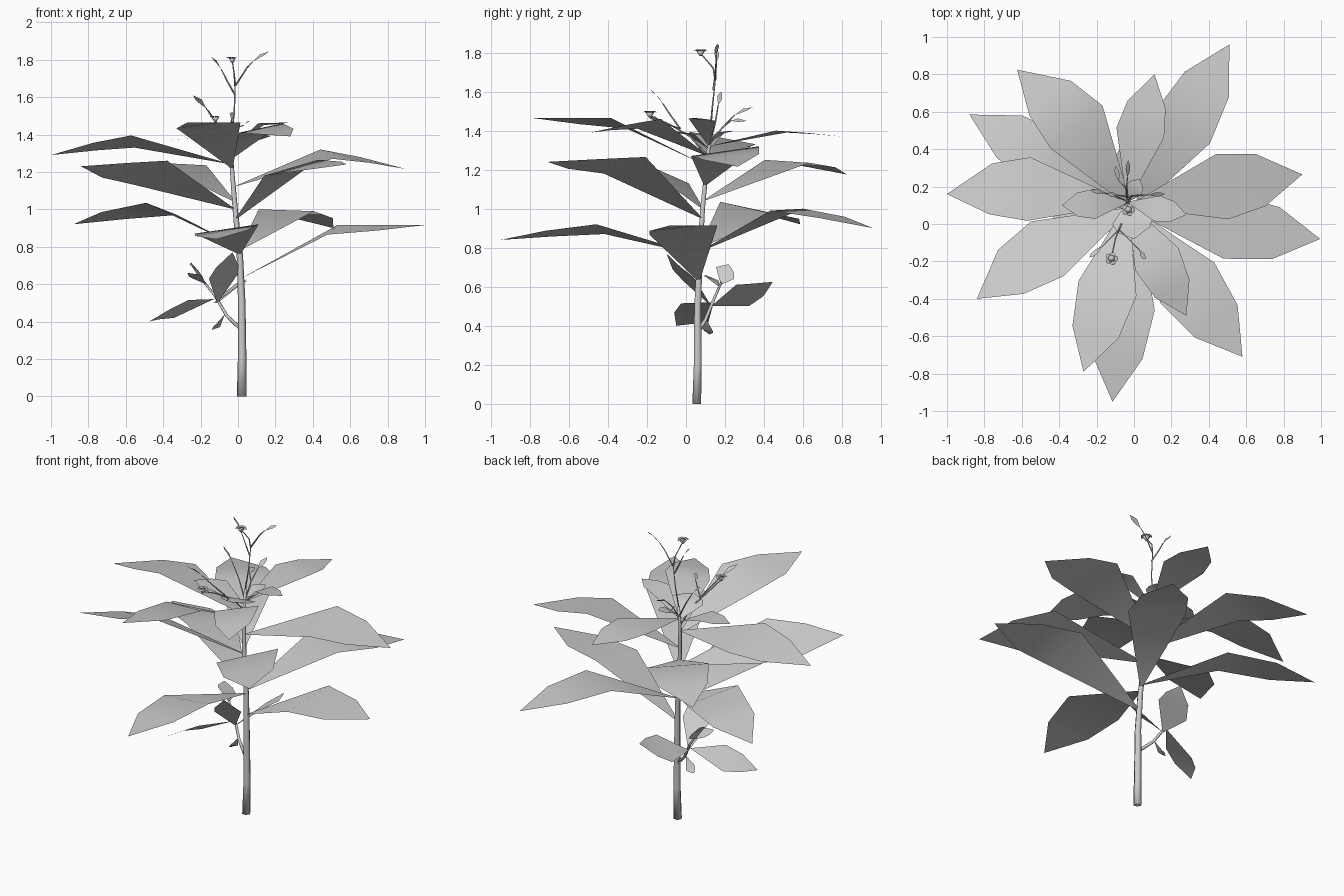
import bpy, bmesh
from mathutils import Vector as V
from math import sin, cos, pi


def finish(bm, name, smooth=True):
    me = bpy.data.meshes.new(name)
    bm.to_mesh(me)
    bm.free()
    for p in me.polygons:
        p.use_smooth = smooth
    ob = bpy.data.objects.new(name, me)
    bpy.context.collection.objects.link(ob)
    return ob


def tube(name, path, radii, sides=6):
    """Tapered tube along a list of points."""
    bm = bmesh.new()
    pts = [V(p) for p in path]
    rings = []
    for i, p in enumerate(pts):
        d = pts[min(i + 1, len(pts) - 1)] - pts[max(i - 1, 0)]
        q = V((0, 0, 1)).rotation_difference(d)
        r = radii[0] + (radii[1] - radii[0]) * i / (len(pts) - 1)
        rings.append([bm.verts.new(p + q @ V((r * cos(2 * pi * k / sides), r * sin(2 * pi * k / sides), 0)))
                      for k in range(sides)])
    for a, b in zip(rings, rings[1:]):
        for k in range(sides):
            j = (k + 1) % sides
            bm.faces.new((a[k], a[j], b[j], b[k]))
    bm.faces.new(rings[-1])
    bm.faces.new(rings[0][::-1])
    return finish(bm, name)


def leaf(name, base, tip, zl, zr, wl, wr, f1=0.5, f2=0.76):
    """Folded strip: narrow foot, widest row, shoulder row, pointed tip."""
    b, t = V(base), V(tip)
    d = (t - b).to_2d().normalized()
    side = V((-d.y, d.x, 0))
    bm = bmesh.new()

    def row(f, s, hl, hr):
        c = b.lerp(t, f)
        l, r = c + side * wl * s, c - side * wr * s
        l.z, r.z = hl, hr
        return bm.verts.new(l), bm.verts.new(r)
    k = (f2 - f1) / (1 - f1) * 0.8
    rows = [row(0, 0.03, b.z, b.z), row(f1, 1, zl, zr),
            row(f2, 0.8, zl + (t.z - zl) * k, zr + (t.z - zr) * k)]
    for (l0, r0), (l1, r1) in zip(rows, rows[1:]):
        bm.faces.new((l0, r0, r1, l1))
    bm.faces.new((rows[-1][0], rows[-1][1], bm.verts.new(t)))
    return finish(bm, name)


# Main stem
STEM = [(.02, .055, 0), (.022, .06, .2), (.02, .06, .5), (.01, .07, .75),
        (-.015, .085, 1.0), (-.035, .11, 1.25), (-.035, .125, 1.4)]
tube("main_stem", STEM, (.026, .008))


def stem_at(z):
    for a, b in zip(STEM, STEM[1:]):
        if z <= b[2]:
            return V(a).lerp(V(b), (z - a[2]) / (b[2] - a[2]))
    return V(STEM[-1])


# Stem leaves: foot height, tip, left and right edge heights, left and right widths, widest point
LEAVES = [
    (.63, (.995, -.08, .915), .915, .865, .17, .18),
    (.76, (-.115, -.95, .84), .92, .87, .165, .18),
    (.78, (.51, .96, .90), 1.0, .99, .17, .17),
    (.80, (-.88, .585, .92), 1.035, .97, .16, .17, .47),
    (.95, (.58, -.71, 1.24), 1.265, 1.18, .18, .18),
    (1.0, (-.84, -.40, 1.23), 1.26, 1.13, .13, .21, .52),
    (1.04, (-.625, .825, 1.175), 1.25, 1.235, .13, .23, .54),
    (1.12, (.90, .265, 1.215), 1.32, 1.27, .19, .165, .54),
    (1.24, (-1.0, .16, 1.29), 1.395, 1.33, .12, .22, .55),
    (1.22, (-.27, -.79, 1.465), 1.465, 1.41, .17, .15),
    (1.27, (.28, -.49, 1.39), 1.46, 1.41, .13, .13),
    (1.32, (.11, .80, 1.37), 1.39, 1.40, .14, .12, .54),
    (1.30, (-.385, .10, 1.37), 1.38, 1.38, .08, .08),
    (1.32, (.28, .05, 1.465), 1.45, 1.46, .07, .07),
    (1.31, (.00, -.08, 1.40), 1.385, 1.38, .12, .10),
    (1.34, (.03, .24, 1.40), 1.39, 1.39, .05, .05),
]
for i, (bz, *rest) in enumerate(LEAVES):
    leaf(f"stem_leaf_{i + 1}", stem_at(bz), *rest)

# Low side branch with its leaves
tube("side_branch", [(.02, .055, .355), (-.06, .10, .43), (-.125, .145, .54), (-.19, .18, .62)], (.011, .006), 5)
for i, args in enumerate([
    ((-.13, .14, .52), (-.475, -.05, .40), .515, .42, .08, .08),
    ((-.11, .13, .50), (.02, .445, .625), .50, .61, .09, .08),
    ((-.11, .13, .50), (-.03, -.10, .77), .65, .63, .07, .09),
    ((-.07, .10, .44), (-.14, .12, .355), .39, .37, .03, .03),
    ((-.19, .18, .61), (-.25, .22, .715), .70, .64, .055, .055),
    ((-.17, .17, .60), (-.27, .10, .66), .65, .63, .04, .04),
]):
    leaf(f"branch_leaf_{i + 1}", *args)

# Flower stalks
FORK = (-.015, .15, 1.66)
STALKS = [
    [STEM[-1], (-.02, .135, 1.52), FORK],
    [FORK, (-.02, .14, 1.72), (-.03, .08, 1.79)],
    [FORK, (.05, .155, 1.76), (.08, .155, 1.79)],
    [(-.015, .14, 1.61), (-.06, .15, 1.69), (-.09, .155, 1.75)],
    [(-.035, .11, 1.27), (-.06, .02, 1.37), (-.10, -.08, 1.43), (-.12, -.18, 1.475)],
    [(-.08, -.03, 1.41), (-.13, -.08, 1.48), (-.17, -.12, 1.54)],
    [(-.08, -.03, 1.41), (-.02, -.09, 1.43), (.03, -.14, 1.45)],
    [(-.035, .12, 1.33), (-.04, .19, 1.42), (-.035, .25, 1.48)],
    [(-.035, .12, 1.33), (-.10, .15, 1.44), (-.16, .165, 1.53)],
    [(-.04, .19, 1.42), (-.08, .23, 1.45)],
]
for i, p in enumerate(STALKS):
    tube(f"flower_stalk_{i + 1}", p, (.005, .003), 4)

# Slender buds at the stalk ends
for i, (a, b) in enumerate([
    ((.08, .155, 1.79), (.165, .16, 1.845)), ((-.09, .155, 1.75), (-.145, .16, 1.82)),
    ((-.17, -.12, 1.54), (-.24, -.18, 1.61)), ((.03, -.14, 1.45), (.06, -.19, 1.47)),
    ((-.035, .25, 1.48), (-.03, .34, 1.52)), ((-.16, .165, 1.53), (-.23, .18, 1.60)),
    ((-.08, .23, 1.45), (-.10, .31, 1.45)),
]):
    m = (a[2] + b[2]) / 2
    leaf(f"bud_{i + 1}", a, b, m + .012, m - .006, .012, .012, .45, .75)

# Open flowers: a ring of petals around a small cup
for n, c in enumerate([(-.03, .075, 1.795), (-.12, -.185, 1.48)]):
    bm = bmesh.new()
    bmesh.ops.create_cone(bm, cap_ends=True, segments=6, radius1=.006, radius2=.022, depth=.025)
    bmesh.ops.translate(bm, vec=c, verts=bm.verts)
    finish(bm, f"flower_cup_{n + 1}")
    for k in range(5):
        a = 2 * pi * k / 5
        foot = V(c) + V((.008 * cos(a), .008 * sin(a), 0))
        end = V(c) + V((.036 * cos(a), .036 * sin(a), .012))
        leaf(f"flower_{n + 1}_petal_{k + 1}", foot, end, c[2] + .02, c[2] + .02, .015, .015)
